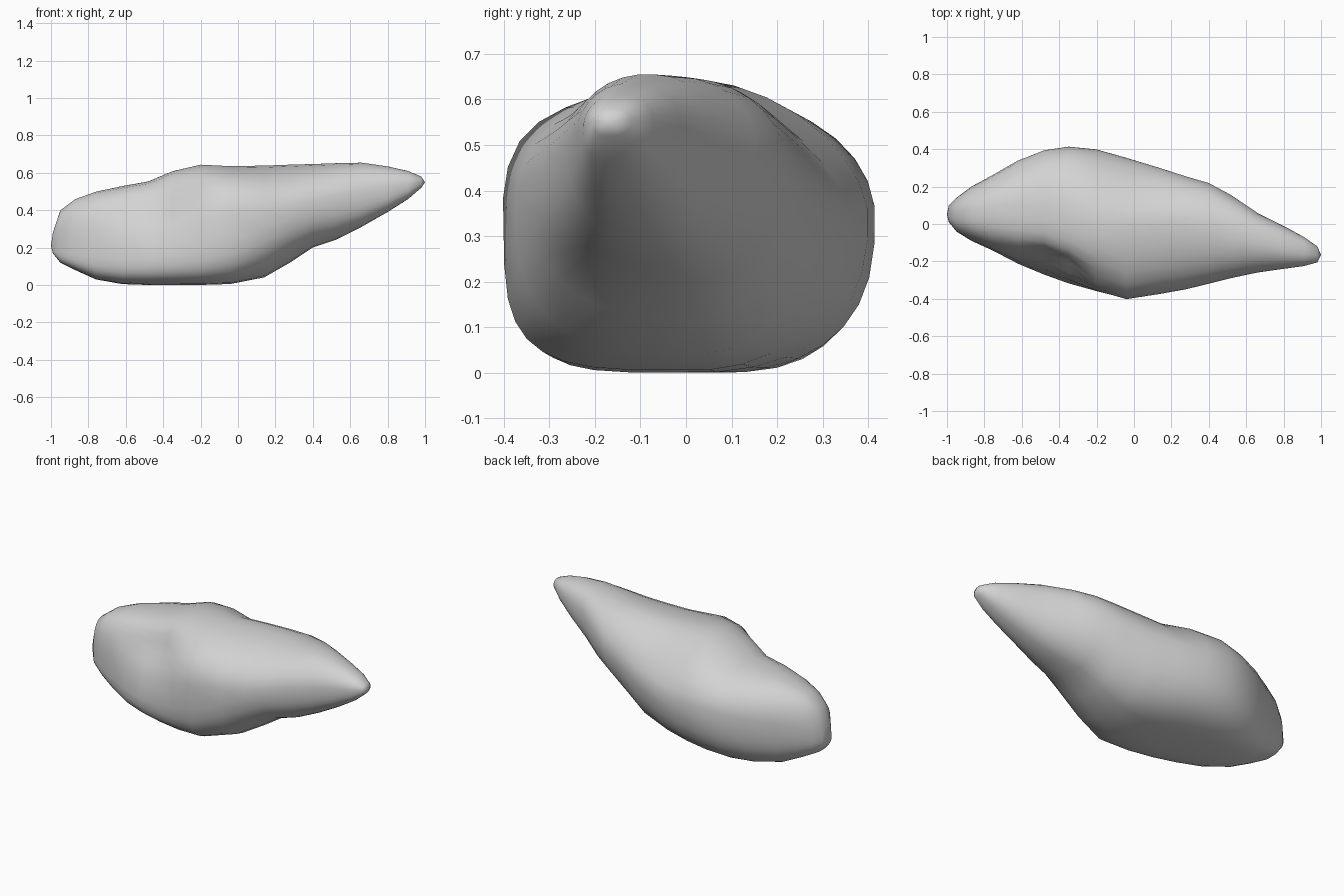
import bpy, bmesh, math
from mathutils import Vector

if "Cube" in bpy.data.objects:
    bpy.data.objects.remove(bpy.data.objects["Cube"], do_unlink=True)

SIDES = 32

# Stations along the stone:
# x, front y, back y, bottom, top, crest y, front waist z, back waist z
STATIONS = [
    (-.99, .01, .10, .17, .28, .05, .2, .21),
    (-.95, -.04, .14, .12, .40, .06, .21, .24),
    (-.87, -.09, .20, .08, .46, .07, .21, .27),
    (-.76, -.14, .26, .03, .50, .08, .21, .29),
    (-.62, -.215, .34, .005, .53, .08, .21, .31),
    (-.48, -.275, .395, .0, .555, .07, .22, .33),
    (-.35, -.32, .415, .0, .61, .03, .25, .34),
    (-.2, -.36, .40, .0, .645, .01, .3, .34),
    (-.04, -.4, .355, .005, .637, .01, .34, .35),
    (.14, -.375, .30, .04, .64, .02, .37, .38),
    (.28, -.35, .255, .12, .645, .01, .40, .42),
    (.4, -.32, .22, .2, .648, -.01, .43, .45),
    (.52, -.29, .155, .24, .652, -.05, .46, .48),
    (.66, -.26, .06, .31, .655, -.09, .49, .5),
    (.8, -.24, -.01, .39, .635, -.13, .52, .52),
    (.91, -.225, -.07, .46, .61, -.15, .54, .54),
    (.98, -.205, -.12, .52, .58, -.165, .55, .55),
]

# Roundness of each quarter along x: small is boxy, one is oval, more is sloping
BACK_TOP = [(-.4, .92), (-.04, 1.3), (.2, 1.15), (.6, .8)]
BACK_LOW = [(-.4, .75), (.3, 1.05), (.8, .9)]
FRONT_TOP = [(-.7, .7), (-.35, .85), (-.1, .88), (.3, 1)]
FRONT_LOW = [(-.1, .45), (.25, .8), (.8, .7)]

# Sculpted dents and swellings: centre, radius, push
DABS = [
    ((-.5, -.24, .41), .16, (0, .065, -.01)),
    ((-.36, -.26, .46), .12, (0, .06, -.02)),
    ((-.08, -.34, .48), .12, (0, -.01, .02)),
]


def power(value, exponent):
    return math.copysign(abs(value) ** exponent, value)


def blend(x, keys):
    """Straight-line interpolation through the keys, held at both ends."""
    for (x0, v0), (x1, v1) in zip(keys, keys[1:]):
        if x < x1:
            return v0 + (v1 - v0) * max(0, (x - x0) / (x1 - x0))
    return keys[-1][1]


def section(x, front, back, low, high, crest, front_waist, back_waist):
    points = []
    for i in range(SIDES):
        a = math.tau * (i + .5) / SIDES
        c, s = math.cos(a), math.sin(a)
        if c > 0:
            reach, waist, keys = back - crest, back_waist, BACK_TOP if s > 0 else BACK_LOW
        else:
            reach, waist, keys = crest - front, front_waist, FRONT_TOP if s > 0 else FRONT_LOW
        n = blend(x, keys)
        rise = high - waist if s > 0 else waist - low
        points.append(Vector((x, crest + reach * power(c, n),
                              waist + rise * power(s, n))))
    return points


def sculpt(point):
    moved = point.copy()
    for centre, radius, push in DABS:
        d = (point - Vector(centre)).length / radius
        moved += Vector(push) * math.exp(-d * d)
    return moved


# Stone body lofted through the stations
bm = bmesh.new()
rings = [[bm.verts.new(sculpt(p)) for p in section(*st)] for st in STATIONS]
for ring, following in zip(rings, rings[1:]):
    for i in range(SIDES):
        j = (i + 1) % SIDES
        bm.faces.new((ring[i], ring[j], following[j], following[i]))

# Blunt rounded ends
for ring, tip in ((rings[0], (-1, .05, .21)), (rings[-1], (1, -.165, .55))):
    pole = bm.verts.new(tip)
    for i in range(SIDES):
        bm.faces.new((ring[i], ring[(i + 1) % SIDES], pole))
bmesh.ops.recalc_face_normals(bm, faces=bm.faces)

mesh = bpy.data.meshes.new("stone")
bm.to_mesh(mesh)
bm.free()
stone = bpy.data.objects.new("stone", mesh)
bpy.context.collection.objects.link(stone)

# Plain grey stone
grey = bpy.data.materials.new("stone grey")
grey.use_nodes = True
colour = (.65, .65, .65, 1)
grey.diffuse_color = colour
grey.node_tree.nodes["Principled BSDF"].inputs["Base Color"].default_value = colour
mesh.materials.append(grey)

bpy.context.view_layer.objects.active = stone
stone.select_set(True)
bpy.ops.object.shade_smooth_by_angle(angle=math.radians(60))
